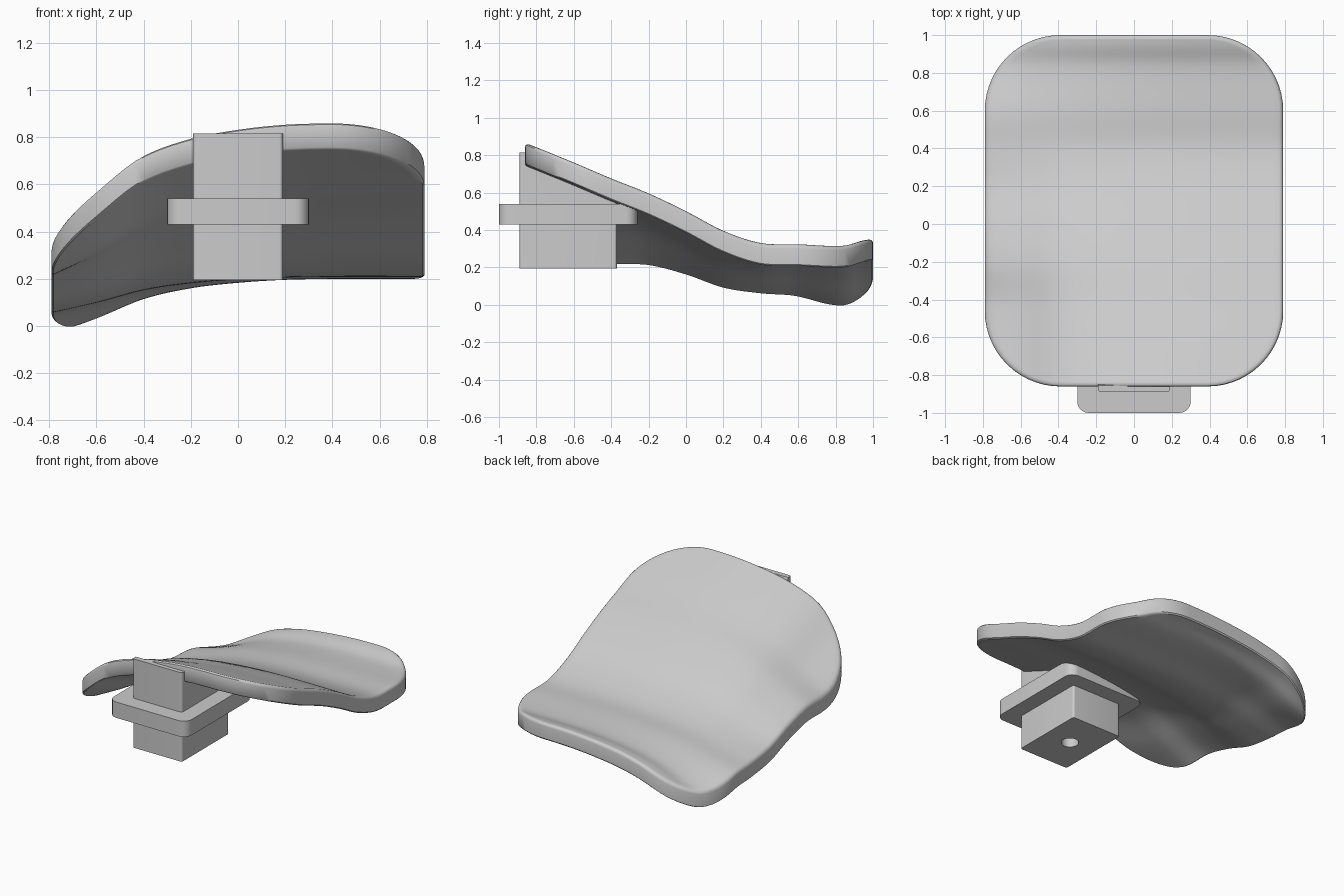
import bpy, bmesh, math
from mathutils import Vector

cube = bpy.data.objects.get("Cube")
if cube:
    bpy.data.objects.remove(cube, do_unlink=True)

grey = bpy.data.materials.new("plain grey")
grey.use_nodes = True
grey.diffuse_color = (0.6, 0.6, 0.6, 1)
grey.node_tree.nodes["Principled BSDF"].inputs["Base Color"].default_value = (0.6, 0.6, 0.6, 1)


def finish(bm, name, angle):
    """Turn a bmesh into a shaded, coloured object."""
    bmesh.ops.recalc_face_normals(bm, faces=bm.faces)
    mesh = bpy.data.meshes.new(name)
    bm.to_mesh(mesh)
    bm.free()
    mesh.materials.append(grey)
    ob = bpy.data.objects.new(name, mesh)
    bpy.context.collection.objects.link(ob)
    bpy.ops.object.select_all(action='DESELECT')
    ob.select_set(True)
    bpy.context.view_layer.objects.active = ob
    bpy.ops.object.shade_smooth_by_angle(angle=math.radians(angle))
    return ob


def curve(points, t):
    """Smooth curve through a few (t, value) points."""
    t = min(max(t, points[0][0]), points[-1][0])

    def slope(i):
        a, b = points[max(i - 1, 0)], points[min(i + 1, len(points) - 1)]
        return (b[1] - a[1]) / (b[0] - a[0])
    for i in range(len(points) - 1):
        (t0, v0), (t1, v1) = points[i], points[i + 1]
        if t <= t1:
            d = t1 - t0
            u = (t - t0) / d
            return ((1 + 2 * u) * (1 - u) ** 2 * v0 + u * (1 - u) ** 2 * d * slope(i)
                    + u * u * (3 - 2 * u) * v1 + u * u * (u - 1) * d * slope(i + 1))


# Contoured pad: lengthwise profile, sideways droop, and droop strength along the length
PROFILE = [(-0.86, 0.866), (-0.6, 0.76), (-0.4, 0.675), (-0.2, 0.595), (0, 0.5), (0.2, 0.395),
           (0.4, 0.33), (0.6, 0.323), (0.84, 0.315), (0.94, 0.342), (1, 0.352)]
DROOP = [(-0.79, 1), (-0.6, 0.72), (-0.4, 0.37), (-0.2, 0.175), (0, 0.073), (0.2, 0.016),
         (0.4, 0), (0.79, 0)]
STRENGTH = [(-0.86, 0.375), (-0.45, 0.355), (-0.2, 0.27), (0, 0.225), (0.2, 0.19),
            (0.4, 0.155), (0.6, 0.165), (0.83, 0.23), (1, 0.28)]


def height(x, y):
    return curve(PROFILE, y) - curve(DROOP, x) * curve(STRENGTH, y)


HALF_W, HALF_L, MID_Y, RADIUS = 0.79, 0.93, 0.07, 0.4
CORNER, STRAIGHT, COLS = 14, 36, 48


def outline_rows(inset):
    """(y, half width) rows of the rounded rectangle."""
    r = RADIUS - inset
    cx, cy = HALF_W - RADIUS, HALF_L - RADIUS
    quarter = [k / CORNER * math.pi / 2 for k in range(CORNER + 1)]
    front = [(MID_Y - cy - r * math.cos(a), cx + r * math.sin(a)) for a in quarter]
    side = [(MID_Y - cy + 2 * cy * k / STRAIGHT, cx + r) for k in range(1, STRAIGHT)]
    back = [(MID_Y + cy + r * math.cos(a), cx + r * math.sin(a)) for a in reversed(quarter)]
    return front + side + back


def pad():
    bm = bmesh.new()
    rows = len(outline_rows(0))
    rim = ([(0, j) for j in range(COLS)] + [(i, COLS) for i in range(rows - 1)]
           + [(rows - 1, j) for j in range(COLS, 0, -1)] + [(i, 0) for i in range(rows - 1, 0, -1)])
    everywhere = [(i, j) for i in range(rows) for j in range(COLS + 1)]
    # Rim section from top to underside: inset and depth
    section = [(0.022, 0), (0.011, 0.003), (0.003, 0.011), (0, 0.022), (0, 0.108), (0.007, 0.115)]
    layers = []
    for n, (inset, depth) in enumerate(section):
        outline = outline_rows(inset)
        layer = {}
        for i, j in (everywhere if n in (0, len(section) - 1) else rim):
            y, w = outline[i]
            x = w * (2 * j / COLS - 1)
            layer[i, j] = bm.verts.new((x, y, height(x, y) - depth))
        layers.append(layer)
    for layer in (layers[0], layers[-1]):
        for i in range(rows - 1):
            for j in range(COLS):
                bm.faces.new([layer[i, j], layer[i, j + 1], layer[i + 1, j + 1], layer[i + 1, j]])
    for a, b in zip(layers, layers[1:]):
        for p, q in zip(rim, rim[1:] + rim[:1]):
            bm.faces.new([a[p], a[q], b[q], b[p]])
    return finish(bm, "contoured_pad", 40)


def side_extrusion(name, profile, half_width, corner):
    """Extrude a (y, z) profile across x and round its upright edges."""
    bm = bmesh.new()
    face = bm.faces.new([bm.verts.new((-half_width, y, z)) for y, z in profile])
    ext = bmesh.ops.extrude_face_region(bm, geom=[face])
    moved = [v for v in ext["geom"] if isinstance(v, bmesh.types.BMVert)]
    bmesh.ops.translate(bm, vec=Vector((2 * half_width, 0, 0)), verts=moved)
    upright = [e for e in bm.edges
               if (e.verts[0].co.xy - e.verts[1].co.xy).length < 1e-5]
    bmesh.ops.bevel(bm, geom=upright, offset=corner, segments=6, profile=0.5, affect='EDGES')
    return finish(bm, name, 30)


pad()

# Mounting post, its top hidden inside the pad behind a small front lip
post = side_extrusion("mounting_post", [(-0.89, 0.195), (-0.89, 0.815), (-0.855, 0.815),
                                        (-0.84, 0.77), (-0.37, 0.57), (-0.37, 0.195)], 0.19, 0.015)

# Round socket in the underside of the post
bm = bmesh.new()
bmesh.ops.create_cone(bm, cap_ends=True, segments=32, radius1=0.055, radius2=0.055, depth=0.6)
bmesh.ops.translate(bm, vec=Vector((0, -0.63, 0.2)), verts=bm.verts)
cutter = finish(bm, "socket_cutter", 30)
cutter.hide_render = True
cut = post.modifiers.new("socket", 'BOOLEAN')
cut.operation = 'DIFFERENCE'
cut.object = cutter
bpy.context.view_layer.objects.active = post
bpy.ops.object.modifier_apply(modifier=cut.name)
bpy.data.objects.remove(cutter, do_unlink=True)

# Flange around the post
side_extrusion("flange", [(-1, 0.43), (-1, 0.54), (-0.26, 0.54), (-0.26, 0.43)], 0.3, 0.06)
